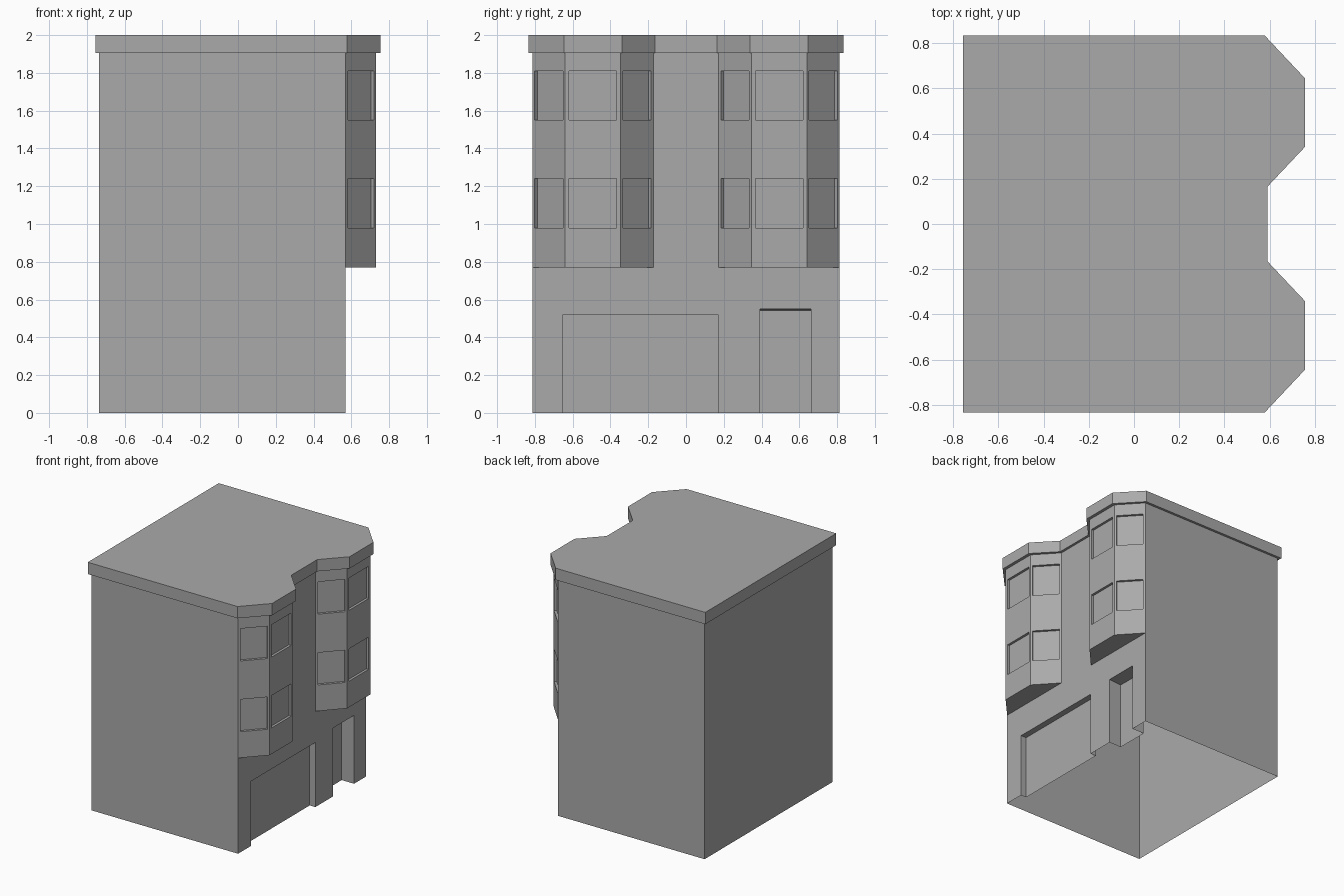
import bpy
import bmesh
from mathutils import Vector

cube = bpy.data.objects.get("Cube")
if cube:
    bpy.data.objects.remove(cube, do_unlink=True)

# One plain grey for the whole building
grey = bpy.data.materials.new("plain grey")
grey.use_nodes = True
colour = (0.4, 0.4, 0.4, 1)
grey.diffuse_color = colour
grey.node_tree.nodes["Principled BSDF"].inputs["Base Color"].default_value = colour

STOREY, EAVES, TOP = 0.77, 1.905, 2.0


def mirrored(half):
    """Close a plan outline by mirroring it across y = 0."""
    return half + [(x, -y) for x, y in reversed(half)]


# Plans run anticlockwise: back corner, front corner, then the bay
wall_plan = mirrored([(-0.735, -0.813), (0.57, -0.813), (0.73, -0.64),
                      (0.73, -0.347), (0.57, -0.173)])
cornice_plan = mirrored([(-0.755, -0.833), (0.578, -0.833), (0.755, -0.645),
                         (0.755, -0.34), (0.59, -0.165)])


def face(bm, points):
    bm.faces.new([bm.verts.new(p) for p in points])


def panel(bm, a, b, z0, z1, holes=()):
    """Wall from a to b; each hole is (start, end, low, high, depth, lintel drop)."""
    a, b = Vector((*a, 0)), Vector((*b, 0))
    along = (b - a).normalized()
    inward = Vector((-along.y, along.x, 0))

    def at(s, z, depth=0):
        return a + along * s + inward * depth + Vector((0, 0, z))

    cols = sorted({0, (b - a).length, *(s for h in holes for s in h[:2])})
    rows = sorted({z0, z1, *(z for h in holes for z in h[2:4])})
    for s, t in zip(cols, cols[1:]):
        for lo, hi in zip(rows, rows[1:]):
            ms, mz = (s + t) / 2, (lo + hi) / 2
            if not any(h[0] < ms < h[1] and h[2] < mz < h[3] for h in holes):
                face(bm, [at(s, lo), at(t, lo), at(t, hi), at(s, hi)])

    # Recessed backs with their jambs; openings at ground level have no sill
    for s, t, lo, hi, depth, drop in holes:
        rim = [at(s, lo), at(t, lo), at(t, hi), at(s, hi)]
        back = [at(s, lo, depth), at(t, lo, depth),
                at(t, hi - drop, depth), at(s, hi - drop, depth)]
        face(bm, back)
        for i in range(0 if lo > 0 else 1, 4):
            j = (i + 1) % 4
            face(bm, [rim[i], rim[j], back[j], back[i]])


def finish(bm, name):
    bmesh.ops.remove_doubles(bm, verts=bm.verts, dist=0.0005)
    mesh = bpy.data.meshes.new(name)
    bm.to_mesh(mesh)
    bm.free()
    mesh.materials.append(grey)
    obj = bpy.data.objects.new(name, mesh)
    bpy.context.collection.objects.link(obj)


# Main walls, open underneath, with shop window and doorway recesses
bm = bmesh.new()
corner_a, corner_b = wall_plan[1], wall_plan[8]
panel(bm, wall_plan[0], corner_a, 0, EAVES)
panel(bm, corner_b, wall_plan[9], 0, EAVES)
panel(bm, wall_plan[9], wall_plan[0], 0, EAVES)
panel(bm, wall_plan[4], wall_plan[5], STOREY, EAVES)
panel(bm, corner_a, corner_b, 0, STOREY,
      [(0.163, 0.983, 0, 0.52, 0.05, 0), (1.205, 1.475, 0, 0.55, 0.11, 0.008)])
finish(bm, "walls")

# Two angled bays, each side holding a window on both upper floors
for name, first in (("right_bay", 1), ("left_bay", 5)):
    bm = bmesh.new()
    plan = wall_plan[first:first + 4]
    for a, b in zip(plan, plan[1:]):
        width = (Vector(b) - Vector(a)).length
        panel(bm, a, b, STOREY, EAVES,
              [(width * 0.07, width * 0.93, z, z + 0.26, 0.02, 0)
               for z in (0.98, 1.55)])
    face(bm, [(x, y, STOREY) for x, y in reversed(plan)])
    finish(bm, name)

# Overhanging cornice with the flat roof
bm = bmesh.new()
face(bm, [(x, y, TOP) for x, y in cornice_plan])
for i, a in enumerate(cornice_plan):
    j = (i + 1) % len(cornice_plan)
    b = cornice_plan[j]
    panel(bm, a, b, EAVES, TOP)
    face(bm, [(*wall_plan[i], EAVES), (*wall_plan[j], EAVES),
              (*b, EAVES), (*a, EAVES)])
finish(bm, "cornice_roof")
